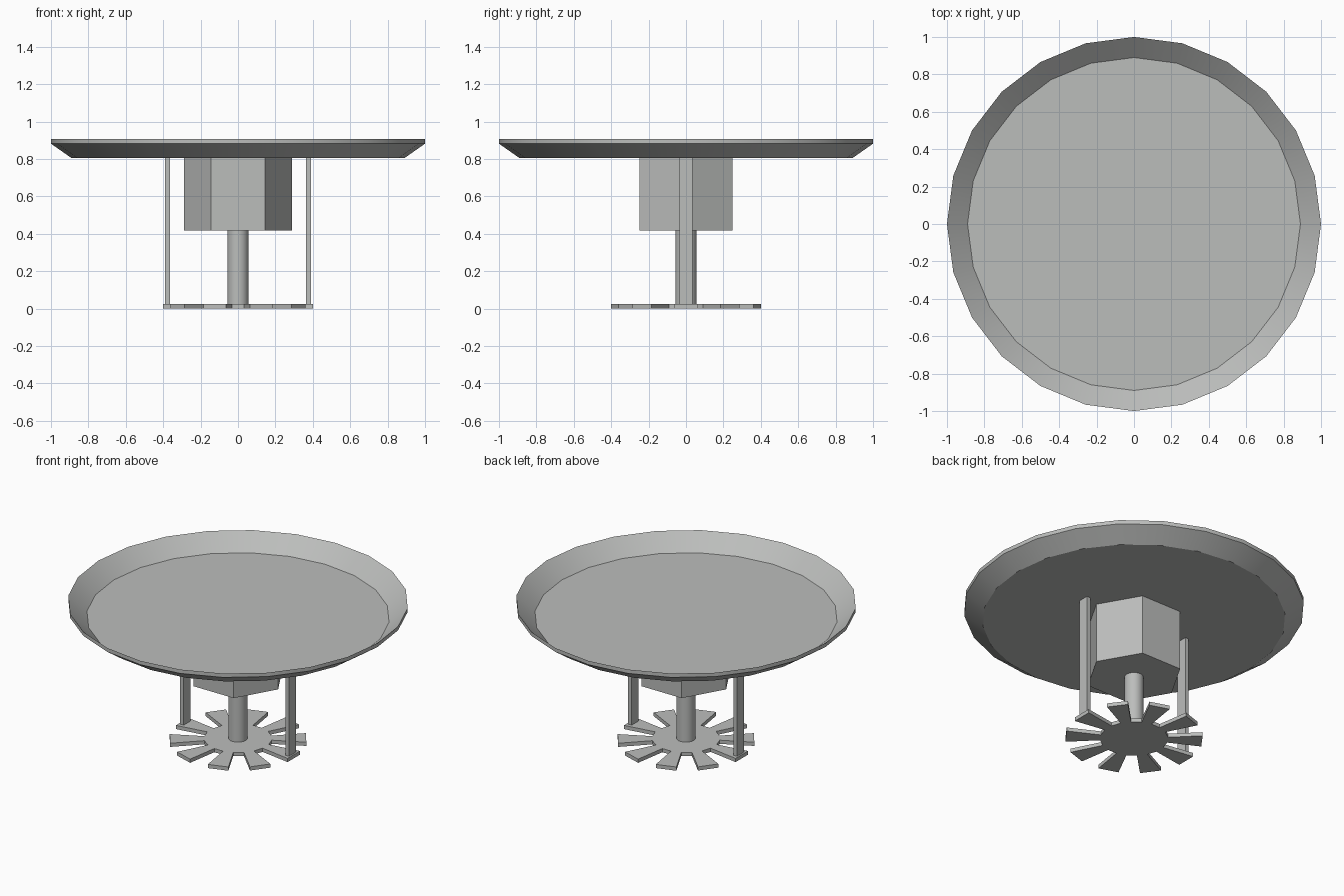
import bpy, bmesh, math

if "Cube" in bpy.data.objects:
    bpy.data.objects.remove(bpy.data.objects["Cube"])

metal = bpy.data.materials.new("grey metal")
metal.diffuse_color = (0.5, 0.51, 0.5, 1)
metal.use_nodes = True
metal.node_tree.nodes["Principled BSDF"].inputs["Base Color"].default_value = metal.diffuse_color


def finish(name, bm, smooth=False):
    bmesh.ops.recalc_face_normals(bm, faces=bm.faces)
    me = bpy.data.meshes.new(name)
    bm.to_mesh(me)
    bm.free()
    me.materials.append(metal)
    ob = bpy.data.objects.new(name, me)
    bpy.context.collection.objects.link(ob)
    if smooth:
        bpy.ops.object.select_all(action='DESELECT')
        ob.select_set(True)
        bpy.context.view_layer.objects.active = ob
        bpy.ops.object.shade_smooth_by_angle(angle=math.radians(30))
    return ob


def lathe(name, profile, sides, smooth=False):
    """Stack of rings (radius, z), capped at both ends."""
    bm = bmesh.new()
    rings = [[bm.verts.new((r * math.cos(2 * math.pi * i / sides),
                            r * math.sin(2 * math.pi * i / sides), z))
              for i in range(sides)] for r, z in profile]
    for a, b in zip(rings, rings[1:]):
        for i in range(sides):
            j = (i + 1) % sides
            bm.faces.new((a[i], a[j], b[j], b[i]))
    bm.faces.new(rings[0][::-1])
    bm.faces.new(rings[-1])
    return finish(name, bm, smooth)


# Shallow dish with vertical rim band
lathe("dish", [(0.89, 0.805), (1, 0.882), (1, 0.907), (0.89, 0.811)], 24, True)
# Hexagonal nut under the dish, and the central rod
lathe("hex_nut", [(0.288, 0.417), (0.288, 0.806)], 6)
lathe("center_rod", [(0.056, 0.02), (0.056, 0.42)], 24, True)

# Toothed base plate: a 20-sided core with every second side drawn out to a tooth
bm = bmesh.new()
core, tip = 0.2, 0.405


def ring_vert(k, r):
    a = math.radians(18 * k - 9)
    return bm.verts.new((r * math.cos(a), r * math.sin(a), 0))


inner = [ring_vert(k, core) for k in range(20)]
bm.faces.new(inner)
for k in range(0, 20, 2):
    bm.faces.new((inner[k], ring_vert(k, tip), ring_vert(k + 1, tip), inner[k + 1]))
ext = bmesh.ops.extrude_face_region(bm, geom=bm.faces[:], use_keep_orig=True)
bmesh.ops.translate(bm, vec=(0, 0, 0.024),
                    verts=[v for v in ext["geom"] if isinstance(v, bmesh.types.BMVert)])
finish("toothed_base", bm)

# Two flat side arms
for name, s in (("right_arm", 1), ("left_arm", -1)):
    bm = bmesh.new()
    bmesh.ops.create_cube(bm, size=1)
    bmesh.ops.scale(bm, vec=(0.025, 0.07, 0.786), verts=bm.verts)
    bmesh.ops.translate(bm, vec=(s * 0.377, 0, 0.413), verts=bm.verts)
    finish(name, bm)
